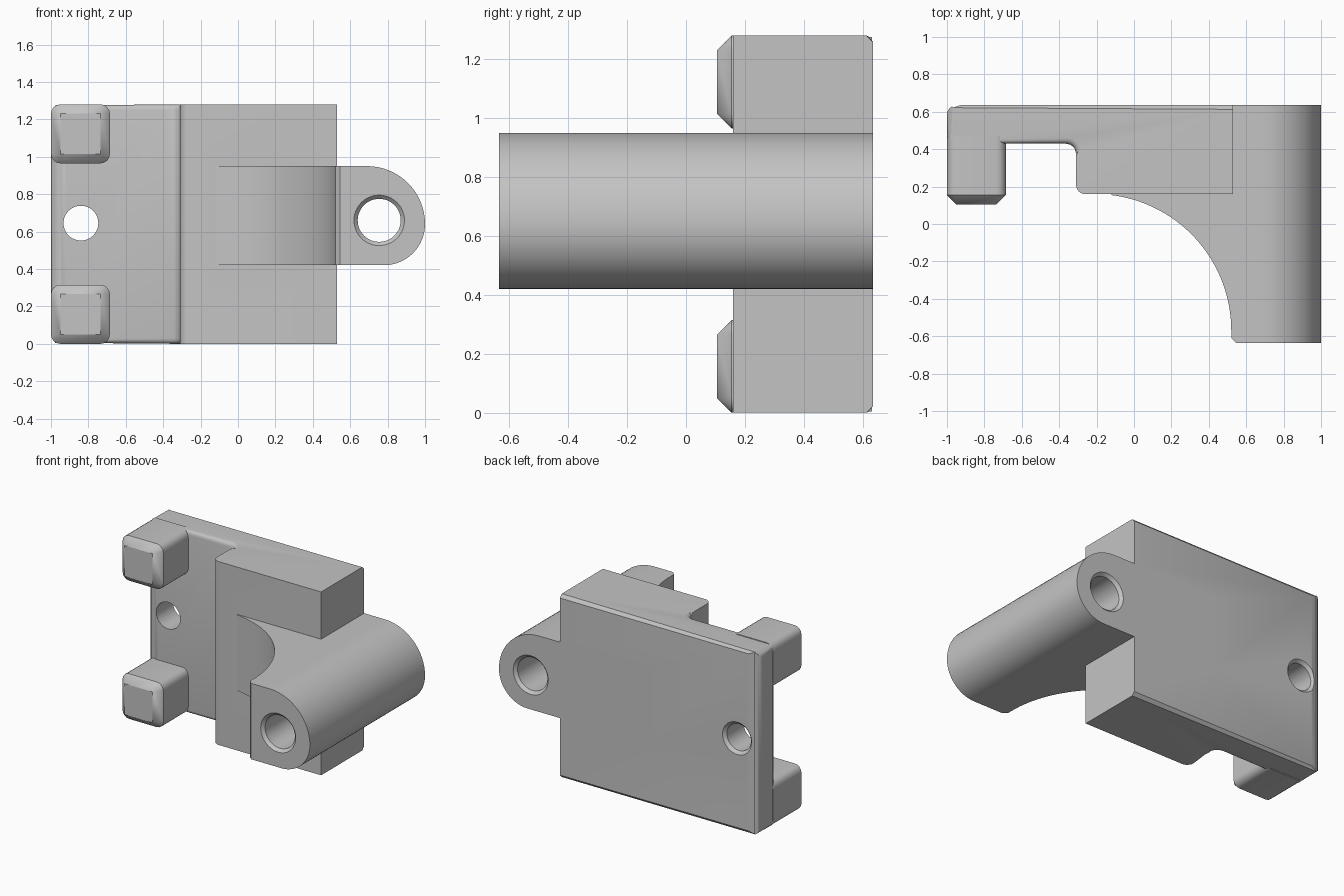
import bpy, bmesh
from math import sin, cos, radians

cube = bpy.data.objects.get("Cube")
if cube:
    bpy.data.objects.remove(cube, do_unlink=True)

H = 1.28       # height
BACK = 0.635   # back plane
R = 0.05       # corner radius

grey = bpy.data.materials.new("plain_grey")
grey.use_nodes = True
grey.diffuse_color = (0.55, 0.55, 0.55, 1)
bsdf = next(n for n in grey.node_tree.nodes if n.type == 'BSDF_PRINCIPLED')
bsdf.inputs["Base Color"].default_value = grey.diffuse_color


def arc(cx, cy, r, start, end, n):
    angles = [radians(start + (end - start) * i / n) for i in range(n + 1)]
    return [(cx + r * cos(a), cy + r * sin(a)) for a in angles]


def at_z(points, z):
    return [(x, y, z) for x, y in points]


def at_y(points, y):
    return [(x, y, z) for x, z in points]


def loft(rings):
    """Closed solid through rings of equal point count."""
    bm = bmesh.new()
    loops = [[bm.verts.new(p) for p in ring] for ring in rings]
    for a, b in zip(loops, loops[1:]):
        for i in range(len(a)):
            j = (i + 1) % len(a)
            bm.faces.new((a[i], a[j], b[j], b[i]))
    bm.faces.new(loops[0])
    bm.faces.new(loops[-1])
    bmesh.ops.remove_doubles(bm, verts=bm.verts, dist=1e-5)
    bmesh.ops.recalc_face_normals(bm, faces=bm.faces)
    return bm


def make(name, bm):
    mesh = bpy.data.meshes.new(name)
    bm.to_mesh(mesh)
    bm.free()
    mesh.materials.append(grey)
    obj = bpy.data.objects.new(name, mesh)
    bpy.context.collection.objects.link(obj)
    return obj


def select(obj):
    bpy.ops.object.select_all(action='DESELECT')
    obj.select_set(True)
    bpy.context.view_layer.objects.active = obj


def combine(obj, tool, operation):
    """Apply a boolean and discard the tool."""
    mod = obj.modifiers.new("boolean", 'BOOLEAN')
    mod.operation, mod.solver, mod.object = operation, 'EXACT', tool
    select(obj)
    bpy.ops.object.modifier_apply(modifier=mod.name)
    bpy.data.objects.remove(tool, do_unlink=True)


def bevel(bm, test, width, segments):
    edges = [e for e in bm.edges if all(test(v.co) for v in e.verts)]
    bmesh.ops.bevel(bm, geom=edges, offset=width, offset_type='OFFSET',
                    segments=segments, profile=0.5, affect='EDGES')


def near(a, b):
    return abs(a - b) < 1e-3


def at_end(co):
    return near(co.z, 0) or near(co.z, H)


# Body: thin plate with a thick block on its left half
outline = [(-1, BACK), (-1, 0.43)]
outline += arc(-0.36, 0.38, R, 90, 0, 6)
outline += arc(-0.26, 0.21, R, 180, 270, 6)
outline += [(0.53, 0.16), (0.53, BACK)]
bm = loft([at_z(outline, 0), at_z(outline, H)])
bevel(bm, lambda c: near(c.x, -1) and at_end(c), R, 4)
back_edges = [e for e in bm.edges if all(near(v.co.y, BACK) for v in e.verts)
              and not all(near(v.co.x, 0.53) for v in e.verts)]
bmesh.ops.bevel(bm, geom=back_edges, offset=0.022, segments=1, affect='EDGES')
bevel(bm, lambda c: at_end(c) and 0.375 < c.y < 0.435 and c.x < -0.3, 0.03, 4)
body = make("bracket_body", bm)

# Arm: rounded lug running front to back, scooped on its inner side
lug = [(-0.12, 0.42), (-0.12, 0.95)]
lug += arc(0.69, 0.64, 0.31, 90, 0, 16)
lug += arc(0.78, 0.64, 0.22, 0, -90, 16)[1:]
arm = make("arm", loft([at_y(lug, -BACK), at_y(lug, BACK)]))
scoop = arc(-0.21, -0.57, 0.73, 90, 0, 32)
scoop += [(0.52, -0.61), (0.545, -BACK), (0.545, -0.8), (-0.4, -0.8), (-0.4, 0.16)]
combine(arm, make("scoop_cutter", loft([at_z(scoop, 0.2), at_z(scoop, 1.1)])), 'DIFFERENCE')
combine(body, arm, 'UNION')


# Holes with countersunk rims
def drill(x, z, steps):
    rings = [at_y(arc(x, z, r, 0, 352.5, 47), y) for y, r in steps]
    combine(body, make("hole_cutter", loft(rings)), 'DIFFERENCE')


drill(0.755, 0.66, [(-0.655, 0.155), (-0.615, 0.115), (0.615, 0.115), (0.655, 0.155)])
drill(-0.84, 0.645, [(0.3, 0.093), (0.615, 0.093), (0.655, 0.133)])


# Pegs: rounded square posts with chamfered tips
def corner_ring(z0, z1, r, y):
    x0, x1 = -1 + R, -0.685 - R
    z0, z1 = z0 + R, z1 - R
    pts = []
    for k, (x, z) in enumerate([(x1, z1), (x0, z1), (x0, z0), (x1, z0)]):
        pts += arc(x, z, r, 90 * k, 90 * k + 90, 4)
    return at_y(pts, y)


parts = [body]
for name, z0, z1 in (("lower_peg", 0, 0.315), ("upper_peg", 0.965, H)):
    rings = [corner_ring(z0, z1, R, 0.47), corner_ring(z0, z1, R, 0.155)]
    bm = bmesh.new()
    bm.free()
    tip = corner_ring(z0, z1, 0, 0.105)
    # Build the post, then close the tip with the sharp inner square
    bm = loft(rings)
    front = next(f for f in bm.faces if len(f.verts) > 4
                 and all(near(v.co.y, 0.155) for v in f.verts))
    outer = [min(front.verts, key=lambda v: (v.co.x - p[0]) ** 2 + (v.co.z - p[2]) ** 2)
             for p in rings[1]]
    bm.faces.remove(front)
    square = [bm.verts.new(tip[5 * k]) for k in range(4)]
    for i in range(20):
        j = (i + 1) % 20
        a, b = square[i // 5], square[j // 5]
        bm.faces.new([outer[i], outer[j], b] + ([a] if a != b else []))
    bm.faces.new(square)
    bmesh.ops.recalc_face_normals(bm, faces=bm.faces)
    parts.append(make(name, bm))

for obj in parts:
    select(obj)
    bpy.ops.object.shade_smooth_by_angle(angle=radians(30))
